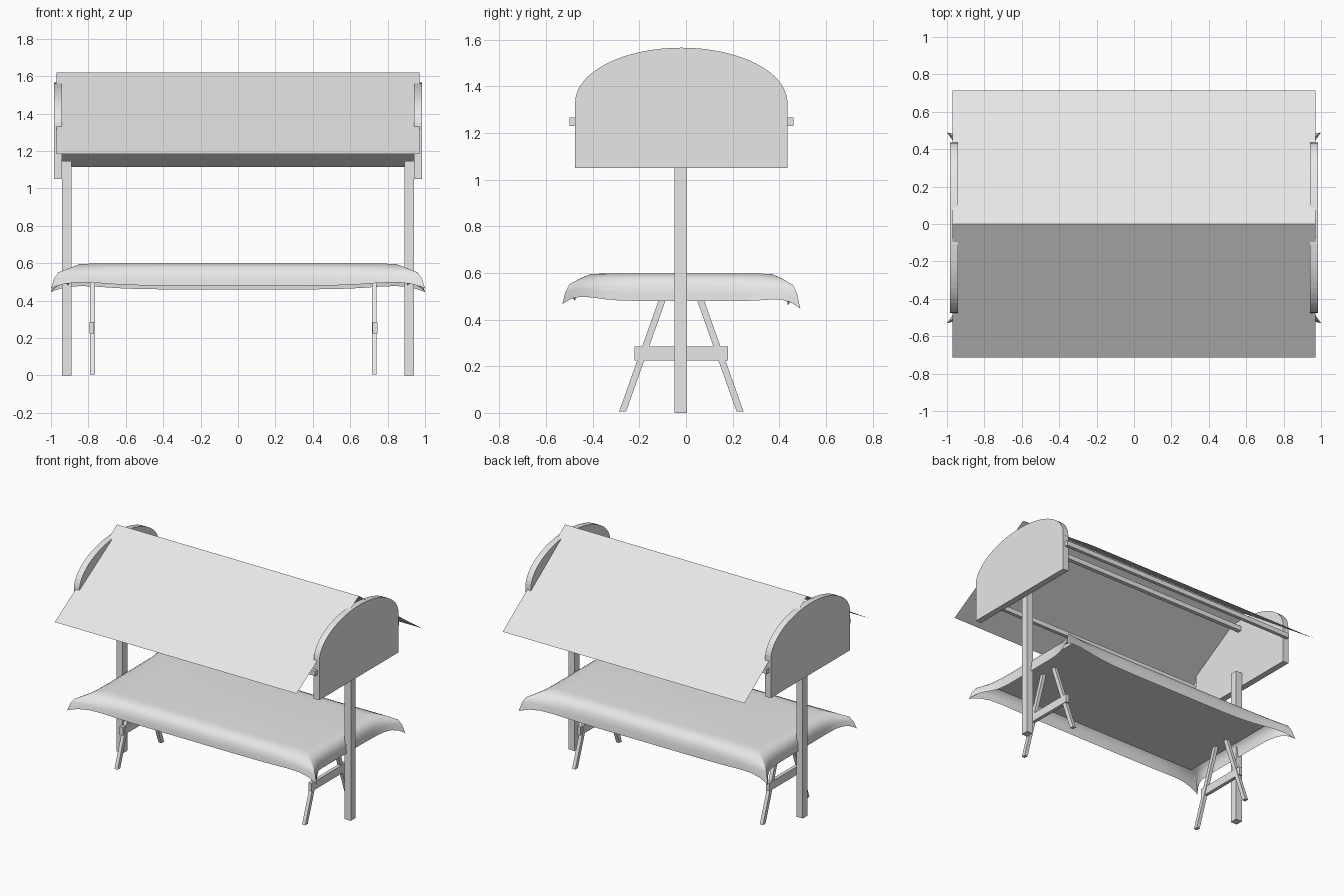
import bpy, bmesh, math
from mathutils import Vector

old = bpy.data.objects.get("Cube")
if old:
    bpy.data.objects.remove(old, do_unlink=True)

GREY = (0.8, 0.8, 0.8, 1)
mat = bpy.data.materials.new("plain_grey")
mat.use_nodes = True
mat.diffuse_color = GREY
mat.node_tree.nodes["Principled BSDF"].inputs["Base Color"].default_value = GREY
MID_Y = -0.02


def finish(name, bm, recalc=True):
    if recalc:
        bmesh.ops.recalc_face_normals(bm, faces=bm.faces)
    me = bpy.data.meshes.new(name)
    bm.to_mesh(me)
    bm.free()
    me.materials.append(mat)
    ob = bpy.data.objects.new(name, me)
    bpy.context.collection.objects.link(ob)
    return ob


def box(name, x, y, z):
    """Box from three (low, high) ranges."""
    return prism(name, [(y[0], z[0]), (y[1], z[0]), (y[1], z[1]), (y[0], z[1])], *x)


def prism(name, profile, x0, x1):
    """Extrude a y-z profile along x."""
    bm = bmesh.new()
    face = bm.faces.new([bm.verts.new((x0, y, z)) for y, z in profile])
    out = bmesh.ops.extrude_face_region(bm, geom=[face])
    moved = [v for v in out["geom"] if isinstance(v, bmesh.types.BMVert)]
    bmesh.ops.translate(bm, verts=moved, vec=Vector((x1 - x0, 0, 0)))
    return finish(name, bm)


# Roof: two thin slopes, the rear one hanging a little lower
bm = bmesh.new()
rows = [[bm.verts.new((x, y, z)) for x in (-0.97, 0.97)]
        for y, z in ((-0.715, 1.185), (0, 1.62), (0.715, 1.115))]
for a, b in zip(rows, rows[1:]):
    bm.faces.new((a[0], a[1], b[1], b[0]))
finish("roof_sheet", bm, recalc=False)

# Arched end boards and the posts carrying them
arch = [(MID_Y - 0.455, 1.05), (MID_Y + 0.455, 1.05)]
for i in range(33):
    a = math.pi * i / 32
    arch.append((MID_Y + 0.455 * math.cos(a), 1.33 + 0.235 * math.sin(a)))
for side, s in (("left", 1), ("right", -1)):
    prism(side + "_end_board", arch, s * 0.94, s * 0.985)
    box(side + "_post", (s * 0.89, s * 0.94), (-0.05, 0.005), (0, 1.147))

# Roof rails
box("front_rail", (-0.97, 0.97), (-0.5, -0.475), (1.23, 1.265))
box("rear_rail", (-0.97, 0.97), (0.435, 0.46), (1.23, 1.265))
box("ridge_rail", (-0.94, 0.94), (-0.035, -0.005), (1.48, 1.515))

# Trestle legs with a crossbar
for side, x, s in (("left", 0.728, 1), ("right", -0.778, -1)):
    for end, d in (("front", -1), ("rear", 1)):
        foot, top = MID_Y + d * 0.252, MID_Y + d * 0.055
        prism(f"{side}_{end}_leg",
              [(foot - 0.015, 0.005), (foot + 0.015, 0.005),
               (top + 0.015, 0.56), (top - 0.015, 0.56)], x - 0.0125, x + 0.0125)
    box(side + "_crossbar", (x - s * 0.008, x + s * 0.017),
        (MID_Y - 0.2, MID_Y + 0.2), (0.225, 0.285))

# Table board
box("table_board", (-0.85, 0.85), (MID_Y - 0.4, MID_Y + 0.4), (0.55, 0.575))

# Cloth: rings running from the flat top down to a hem with flared corners
N = 20
edge = [math.sin(math.pi / 2 * (2 * i / N - 1)) for i in range(N)]
border = ([(t, -1) for t in edge] + [(1, t) for t in edge]
          + [(-t, 1) for t in edge] + [(-1, -t) for t in edge])
# half x, half y, height, corner flare in x, y, z
RINGS = [
    (0.80, 0.34, 0.597, 0, 0, 0),
    (0.85, 0.39, 0.594, 0, 0, 0),
    (0.882, 0.425, 0.578, 0.02, 0.012, -0.004),
    (0.90, 0.445, 0.545, 0.06, 0.035, 0.006),
    (0.903, 0.452, 0.515, 0.08, 0.045, 0.003),
    (0.905, 0.455, 0.48, 0.095, 0.055, -0.015),
]
bm = bmesh.new()
loops = []
for k, (hx, hy, z, fx, fy, fz) in enumerate(RINGS):
    loop = []
    drop = k / (len(RINGS) - 1)
    for u, v in border:
        c = abs(u * v) ** 7
        lift = 0.1 * c * (1 - c) * drop ** 3
        sag = 0.02 * max(v, 0) ** 4 * drop ** 3
        loop.append(bm.verts.new((u * (hx + fx * c), MID_Y + v * (hy + fy * c),
                                  z + fz * c + lift - sag)))
    loops.append(loop)
bm.faces.new(loops[0])
for a, b in zip(loops, loops[1:]):
    for i in range(len(a)):
        j = (i + 1) % len(a)
        bm.faces.new((a[i], b[i], b[j], a[j]))
cloth = finish("table_cloth", bm, recalc=False)
bpy.ops.object.select_all(action="DESELECT")
cloth.select_set(True)
bpy.context.view_layer.objects.active = cloth
bpy.ops.object.shade_smooth_by_angle(angle=math.radians(50))
